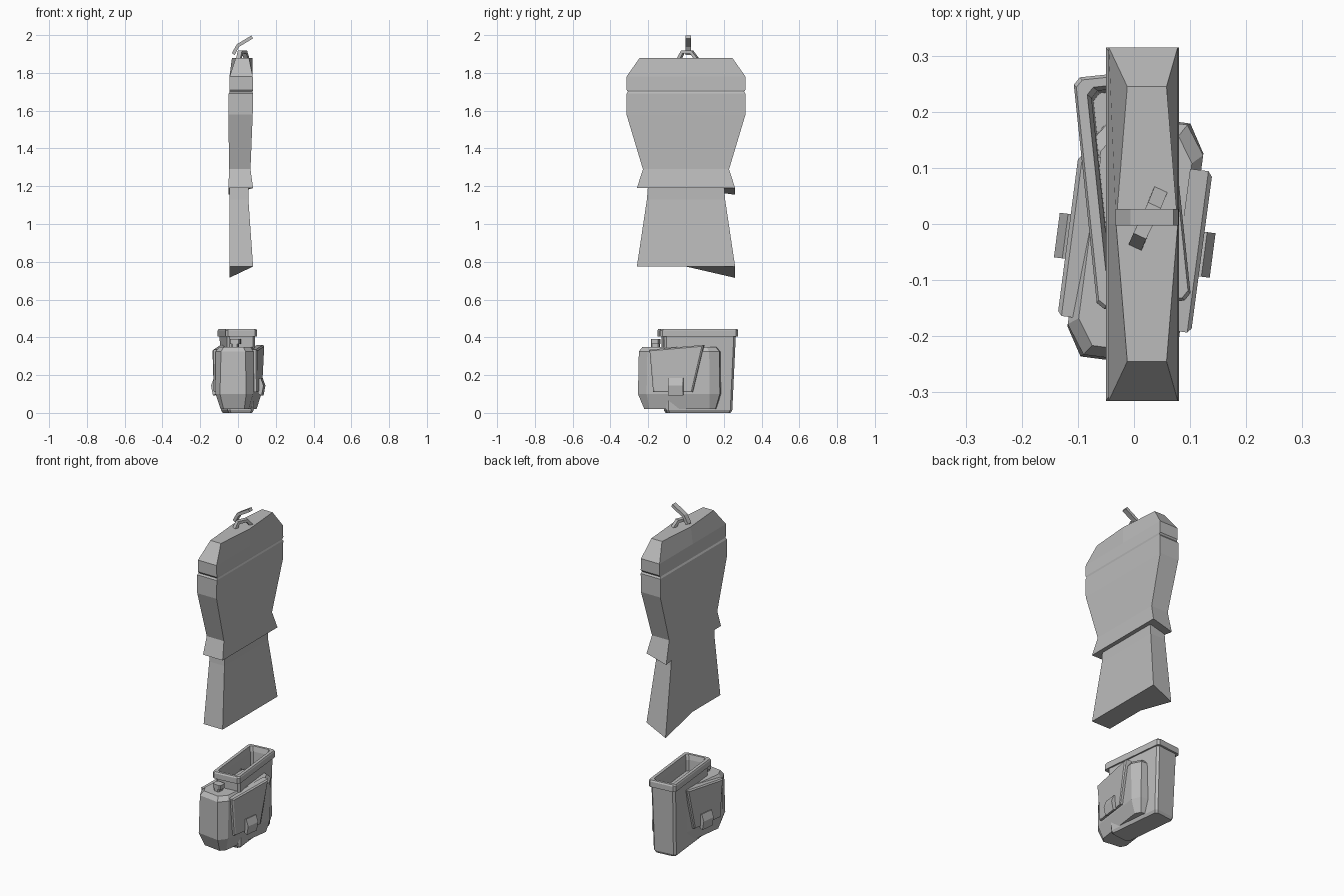
import bpy, bmesh
from math import radians
from mathutils import Matrix, Vector

cube = bpy.data.objects.get("Cube")
if cube:
    bpy.data.objects.remove(cube)

grey = bpy.data.materials.new("plain grey")
grey.use_nodes = True
tone = (0.5, 0.5, 0.5, 1)
grey.diffuse_color = tone
grey.node_tree.nodes["Principled BSDF"].inputs["Base Color"].default_value = tone


def loft(name, rings, turn=0, centre=(0, 0), cap_end=True):
    """Skin equal-length rings of points, turned about z and moved to a centre."""
    bm = bmesh.new()
    loops = [[bm.verts.new(p) for p in ring] for ring in rings]
    for a, b in zip(loops, loops[1:]):
        for i in range(len(a)):
            j = (i + 1) % len(a)
            bm.faces.new((a[i], a[j], b[j], b[i]))
    bm.faces.new(loops[0][::-1])
    if cap_end:
        bm.faces.new(loops[-1])
    bmesh.ops.recalc_face_normals(bm, faces=bm.faces)
    place = Matrix.Translation((*centre, 0)) @ Matrix.Rotation(radians(turn), 4, "Z")
    bmesh.ops.transform(bm, matrix=place, verts=bm.verts)
    mesh = bpy.data.meshes.new(name)
    bm.to_mesh(mesh)
    bm.free()
    mesh.materials.append(grey)
    obj = bpy.data.objects.new(name, mesh)
    bpy.context.collection.objects.link(obj)
    return obj


def cloth_ring(z, half, left, right, bulge=0, drop=0):
    """Six-sided slab section; drop lowers the back corner on the -x side."""
    return [(left, -half, z), (right, -half, z), (right + bulge, 0, z),
            (right, half, z), (left, half, z - drop), (left - bulge, 0, z)]


def chamfer_ring(z, x, y0, y1, cx, cy):
    """Rectangle with cut corners."""
    return [(-x, y0 + cy, z), (-x + cx, y0, z), (x - cx, y0, z), (x, y0 + cy, z),
            (x, y1 - cy, z), (x - cx, y1, z), (-x + cx, y1, z), (-x, y1 - cy, z)]


def bar(name, path, side, width, thick):
    """Flat bent strip following a path; width runs along side."""
    side = Vector(side).normalized()
    pts = [Vector(p) for p in path]
    rings = []
    for i, p in enumerate(pts):
        along = (pts[min(i + 1, len(pts) - 1)] - pts[max(i - 1, 0)]).normalized()
        out = along.cross(side) * thick / 2
        w = side * width / 2
        rings.append([p - w - out, p + w - out, p + w + out, p - w + out])
    return loft(name, rings)


# Hanging garment: upper part with side groove and flared hem
loft("jacket_upper", [cloth_ring(*r) for r in (
    (1.19, 0.26, -0.05, 0.08, 0, 0.035), (1.29, 0.228, -0.048, 0.066),
    (1.58, 0.315, -0.05, 0.078), (1.69, 0.315, -0.05, 0.08),
    (1.70, 0.308, -0.045, 0.077), (1.71, 0.315, -0.045, 0.08),
    (1.78, 0.315, -0.045, 0.078), (1.88, 0.245, -0.012, 0.058, 0.02))])

# Lower part with the slanted bottom edge
loft("jacket_skirt", [cloth_ring(*r) for r in (
    (0.775, 0.26, -0.046, 0.08, 0, 0.06), (1.13, 0.207, -0.046, 0.055),
    (1.22, 0.2, -0.046, 0.055))])

# Hanging loop and hook
bar("hanging_loop", [(0.005, -0.035, 1.875), (0.012, -0.018, 1.91),
                     (0.035, 0.03, 1.91), (0.045, 0.055, 1.875)],
    (0.9, -0.42, 0), 0.025, 0.018)
bar("hook", [(-0.025, 0.012, 1.90), (0.0, 0.012, 1.945), (0.075, 0.012, 1.99)],
    (0, 1, 0), 0.03, 0.018)

# Tall open bag at the back: outer wall, rim, inner wall and floor
BACK = dict(turn=6, centre=(-0.003, 0.06))
loft("tall_pouch", [chamfer_ring(*r, 0.012, 0.012) for r in (
    (0.0, 0.062, -0.165, 0.172), (0.015, 0.07, -0.172, 0.18),
    (0.405, 0.075, -0.185, 0.198), (0.405, 0.084, -0.205, 0.21),
    (0.437, 0.084, -0.205, 0.21), (0.445, 0.08, -0.2, 0.205),
    (0.445, 0.062, -0.185, 0.19), (0.415, 0.055, -0.178, 0.183),
    (0.25, 0.052, -0.172, 0.178))], **BACK)

# Wide pouch at the front
FRONT = dict(turn=-7.5, centre=(0.003, -0.025))
loft("wide_pouch", [chamfer_ring(*r) for r in (
    (0.02, 0.075, -0.19, 0.19, 0.02, 0.03), (0.1, 0.1, -0.222, 0.215, 0.03, 0.05),
    (0.325, 0.1, -0.218, 0.212, 0.035, 0.05),
    (0.35, 0.082, -0.2, 0.19, 0.03, 0.045))], **FRONT)

# Side flaps with bent buckles, mirrored on both sides
for s, side in ((1, "left"), (-1, "right")):
    profile = [(-0.135, 0.11), (0.075, 0.11), (0.135, 0.36), (-0.155, 0.335)]
    mid_y, mid_z = -0.02, 0.23
    inset = [(mid_y + (y - mid_y) * 0.94, mid_z + (z - mid_z) * 0.94) for y, z in profile]
    loft("side_flap_" + side, [
        [(s * 0.08, y, z) for y, z in profile],
        [(s * 0.113, y, z) for y, z in profile],
        [(s * (0.118 + 0.02 * (z - mid_z)), y, z) for y, z in inset]], **FRONT)
    tongue = [(0.11, 0.18), (0.125, 0.185), (0.14, 0.145), (0.13, 0.092), (0.112, 0.1)]
    loft("buckle_" + side, [[(s * x, y, z) for x, z in tongue]
                            for y in (-0.053, 0.027)], **FRONT)

# Small clasp standing on the front shoulder
loft("clasp", [chamfer_ring(z, w, -0.16, -0.115, 0.006, 0.006)
               for z, w in ((0.34, 0.018), (0.365, 0.018), (0.365, 0.028),
                            (0.39, 0.028))], **FRONT)
